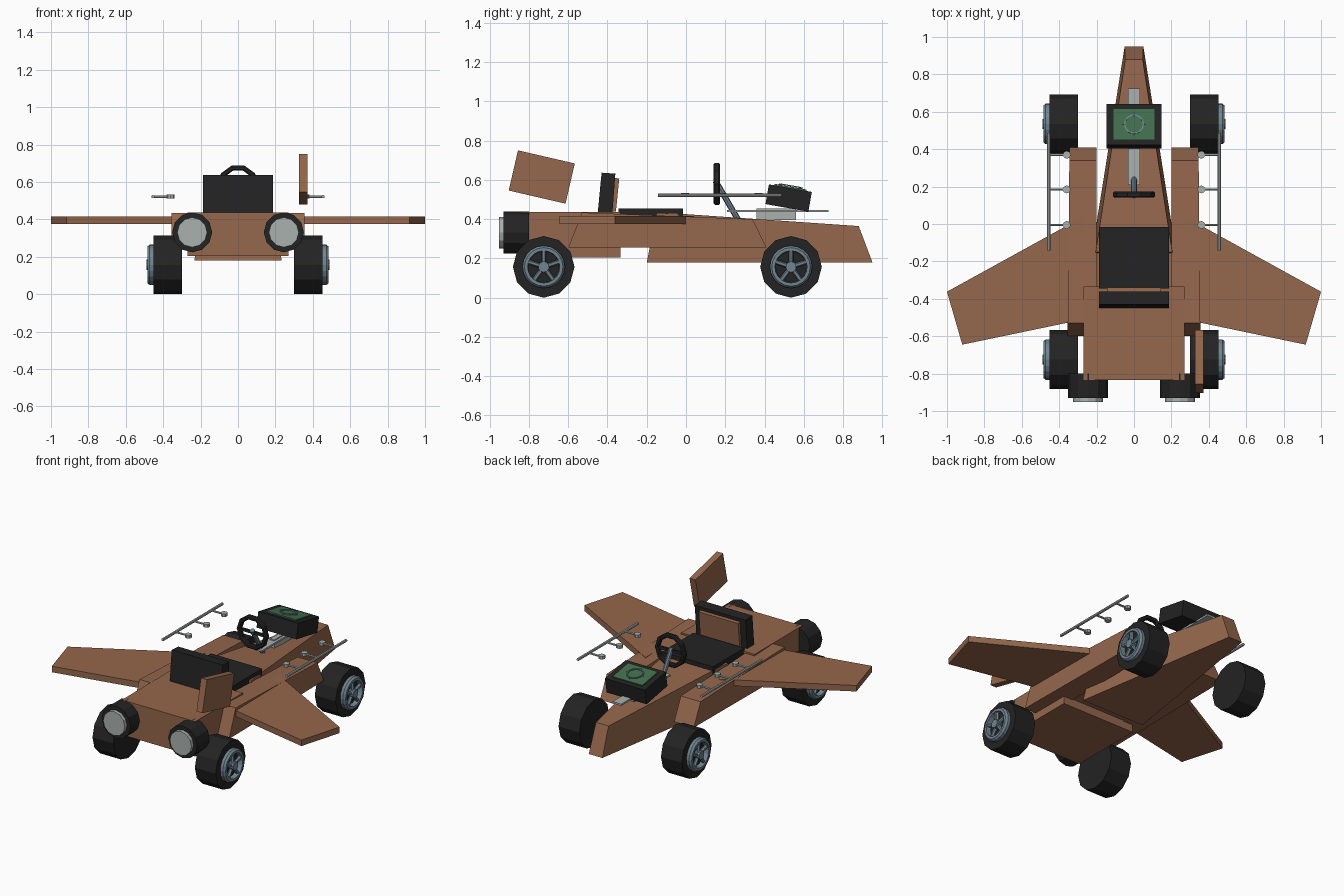
import bpy, bmesh, math
from mathutils import Matrix, Vector, Euler

if "Cube" in bpy.data.objects:
    bpy.data.objects.remove(bpy.data.objects["Cube"])


def mat(name, r, g, b):
    m = bpy.data.materials.new(name)
    m.diffuse_color = (r, g, b, 1)
    m.use_nodes = True
    m.node_tree.nodes["Principled BSDF"].inputs["Base Color"].default_value = m.diffuse_color
    return m


BROWN = mat("brown_body", 0.30, 0.135, 0.072)
BLACK = mat("black_rubber", 0.017, 0.017, 0.017)
SLATE = mat("slate_metal", 0.165, 0.235, 0.285)
GRAY = mat("light_gray_metal", 0.40, 0.44, 0.43)
GREEN = mat("green_screen", 0.055, 0.16, 0.075)


def finish(name, bm, m):
    bmesh.ops.recalc_face_normals(bm, faces=bm.faces)
    me = bpy.data.meshes.new(name)
    bm.to_mesh(me)
    bm.free()
    me.materials.append(m)
    ob = bpy.data.objects.new(name, me)
    bpy.context.collection.objects.link(ob)
    return ob


def box(name, c, size, m, rx=0.0):
    bm = bmesh.new()
    bmesh.ops.create_cube(bm, size=1, matrix=Matrix.LocRotScale(
        Vector(c), Euler((rx, 0, 0)), Vector(size)))
    return finish(name, bm, m)


def rod(name, a, b, r, m, n=8, r2=None):
    a, b = Vector(a), Vector(b)
    d = b - a
    bm = bmesh.new()
    M = Matrix.Translation((a + b) / 2) @ d.to_track_quat('Z', 'Y').to_matrix().to_4x4()
    bmesh.ops.create_cone(bm, cap_ends=True, segments=n, radius1=r,
                          radius2=r if r2 is None else r2, depth=d.length, matrix=M)
    return finish(name, bm, m)


def ring(name, c, rx, M3, section, n, m):
    """Revolve a closed (radius, height) section about local z, then orient by M3."""
    bm = bmesh.new()
    rows = []
    for i in range(n):
        t = 2 * math.pi * i / n
        rows.append([bm.verts.new(Vector(c) + M3 @ Vector(
            (r * math.cos(t) * rx, r * math.sin(t) * rx, h))) for r, h in section])
    k = len(section)
    for i in range(n):
        p, q = rows[i], rows[(i + 1) % n]
        for j in range(k):
            bm.faces.new((p[j], p[(j + 1) % k], q[(j + 1) % k], q[j]))
    return finish(name, bm, m)


def prism(name, profile, lo, hi, m):
    """Loft a profile between two mapping functions."""
    bm = bmesh.new()
    a = [bm.verts.new(lo(*p)) for p in profile]
    b = [bm.verts.new(hi(*p)) for p in profile]
    bm.faces.new(a)
    bm.faces.new(b)
    for i in range(len(a)):
        j = (i + 1) % len(a)
        bm.faces.new((a[i], a[j], b[j], b[i]))
    return finish(name, bm, m)


# tapered nose
def nose_w(y, z):
    return 0.05 + 0.17 * (0.95 - y) / 1.07 - 0.08 * (z - 0.18)


prism("nose", [(.95, .18), (.88, .365), (-.02, .427), (-.15, .432), (-.2, .18)],
      lambda y, z: (-nose_w(y, z), y, z), lambda y, z: (nose_w(y, z), y, z), BROWN)

# rear body and floor under the seat
box("rear_body", (0, -.585, .321), (.54, .5, .232), BROWN)
box("seat_floor", (0, -.26, .335), (.42, .3, .15), BROWN)

for s, side in ((-1, "left"), (1, "right")):
    # side pods and wings
    prism(side + "_pod", [(-.6, .255), (-.53, .434), (.34, .4), (.41, .255)],
          lambda y, z: (s * .2, y, z), lambda y, z: (s * (.349 - .01 * y), y, z), BROWN)
    prism(side + "_wing", [(.27, .04), (1.0, -.362), (.918, -.645), (.27, -.51)],
          lambda x, y: (s * x, y, .375), lambda x, y: (s * x, y, .415), BROWN)

    # exhausts
    rod(side + "_exhaust", (s * .245, -.8, .331), (s * .245, -.93, .331), .107, BLACK, 12)
    rod(side + "_exhaust_tip", (s * .245, -.92, .331), (s * .245, -.953, .331), .08, GRAY, 12)

    # side rails with three brackets
    rod(side + "_rail", (s * .455, -.143, .522), (s * .455, .487, .522), .009, GRAY)
    for i, y in enumerate((.37, .185, -.005)):
        rod(f"{side}_rail_arm_{i}", (s * .34, y, .522), (s * .455, y, .522), .007, GRAY, 6)
        rod(f"{side}_rail_clamp_{i}", (s * .36, y, .513), (s * .36, y, .533), .021, GRAY)

    # wheels: tyre, rim ring, hub and five spokes
    M = Matrix.Rotation(s * math.pi / 2, 3, 'Y')
    for end, y in (("rear", -.725), ("front", .535)):
        n = f"{side}_{end}"
        c = Vector((s * .3, y, .157))
        rod(n + "_tyre", c, c + Vector((s * .153, 0, 0)), .157, BLACK, 12)
        ring(n + "_rim", c, 1, M, [(.108, .14), (.108, .172), (.098, .185),
                                   (.082, .185), (.078, .14)], 20, SLATE)
        rod(n + "_hub", c + Vector((s * .14, 0, 0)), c + Vector((s * .19, 0, 0)),
            .028, SLATE, 10)
        for k in range(5):
            t = math.pi / 2 + k * 2 * math.pi / 5
            o = c + Vector((s * .168, 0, 0))
            rod(f"{n}_spoke_{k}", o, o + .09 * Vector((0, math.cos(t), math.sin(t))),
                .012, SLATE, 6)

# seat: cushion, back and brown back panel
box("seat_cushion", (0, -.18, .432), (.376, .33, .045), BLACK)
prism("seat_back", [(-.45, .43), (-.43, .637), (-.36, .632), (-.375, .43)],
      lambda y, z: (-.187, y, z), lambda y, z: (.187, y, z), BLACK)
prism("seat_back_panel", [(-.375, .44), (-.362, .61), (-.34, .607), (-.357, .44)],
      lambda y, z: (-.145, y, z), lambda y, z: (.145, y, z), BROWN)

# tilted tail fin, on one side only
box("tail_fin", (.349, -.735, .615), (.044, .297, .21), BROWN, math.radians(-13))

# steering wheel and column
RX = Matrix.Rotation(math.pi / 2, 3, 'X')
ring("steering_wheel", (0, .157, .58), 1, RX,
     [(.085, -.009), (.092, -.016), (.106, -.016), (.113, -.009),
      (.113, .009), (.106, .016), (.092, .016), (.085, .009)], 10, BLACK)
rod("steering_column", (0, .15, .595), (0, .27, .39), .015, SLATE)
box("steering_spoke", (0, .157, .58), (.19, .014, .018), BLACK)

# strip along the nose and the post of the screen box
box("nose_strip", (0, .467, .442), (.064, .517, .012), GRAY)
box("strip_post", (0, .46, .425), (.03, .2, .06), GRAY)

# tilted screen box with green plate and ring mark
tilt = math.radians(-10)
R = Matrix.Rotation(tilt, 3, 'X')
C = Vector((0, .523, .508))
box("screen_box", C, (.294, .222, .102), BLACK, tilt)
box("screen_plate", C + R @ Vector((0, 0, .054)), (.22, .165, .009), GREEN, tilt)
ring("screen_ring", C + R @ Vector((0, 0, .06)), 1, R,
     [(.046, 0), (.046, .006), (.053, .006), (.053, 0)], 20, SLATE)
for k in range(4):
    d = Vector((math.cos(k * math.pi / 2), math.sin(k * math.pi / 2), 0))
    up = Vector((0, 0, .061))
    rod(f"screen_tick_{k}", C + R @ (d * .045 + up), C + R @ (d * .062 + up), .003, SLATE, 6)
